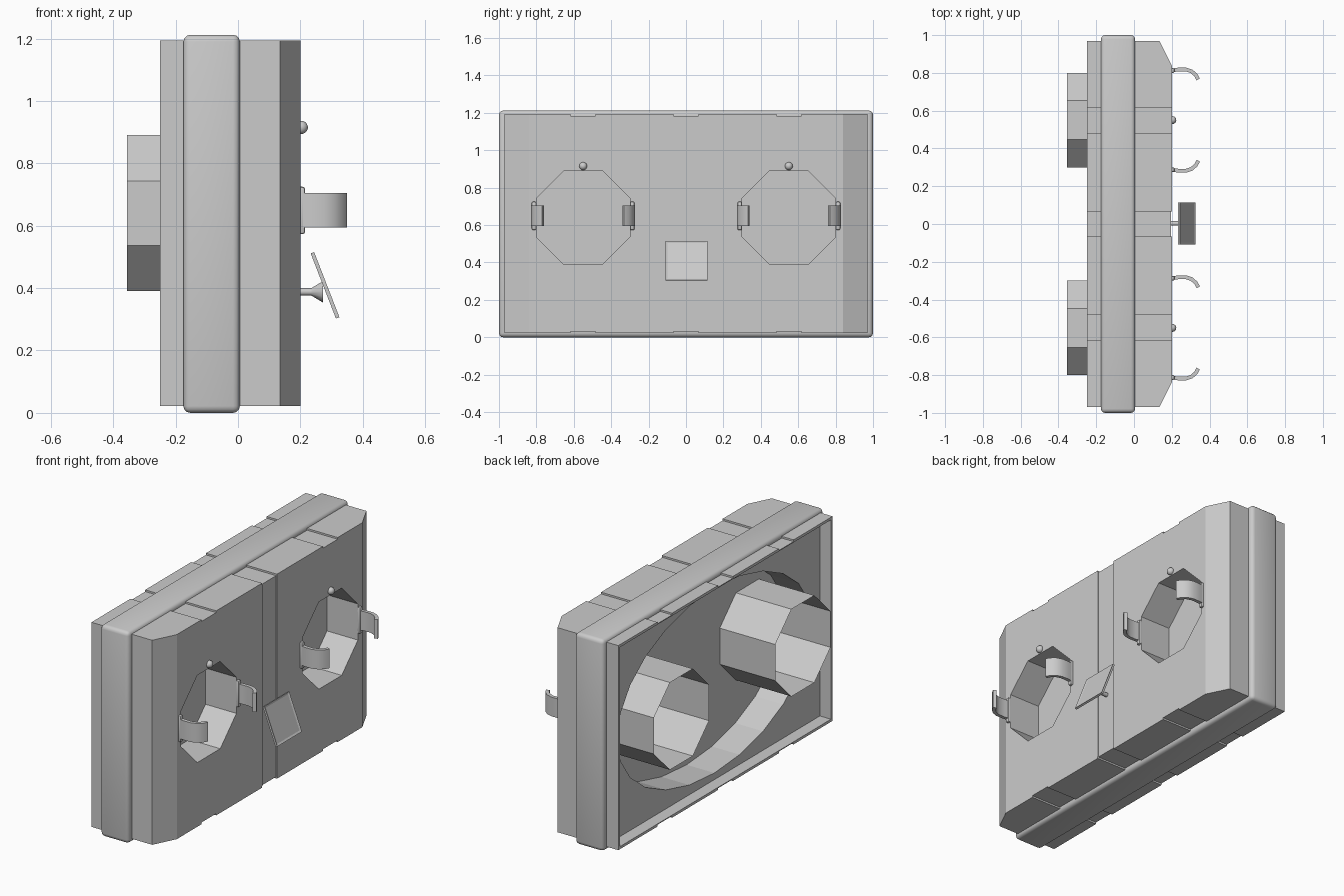
import bpy, bmesh, math
from mathutils import Matrix, Vector

if "Cube" in bpy.data.objects:
    bpy.data.objects.remove(bpy.data.objects["Cube"])

grey = bpy.data.materials.new("light_grey")
grey.diffuse_color = (0.6, 0.6, 0.6, 1)
grey.use_nodes = True
grey.node_tree.nodes["Principled BSDF"].inputs["Base Color"].default_value = grey.diffuse_color


def make(name, bm, smooth=None):
    bmesh.ops.recalc_face_normals(bm, faces=bm.faces)
    me = bpy.data.meshes.new(name)
    bm.to_mesh(me)
    bm.free()
    ob = bpy.data.objects.new(name, me)
    bpy.context.collection.objects.link(ob)
    me.materials.append(grey)
    if smooth:
        bpy.context.view_layer.objects.active = ob
        bpy.ops.object.select_all(action='DESELECT')
        ob.select_set(True)
        bpy.ops.object.shade_smooth_by_angle(angle=math.radians(smooth))
    return ob


def prism(name, pts, axis, lo, hi, caps=True, smooth=None):
    """Extrude a 2D outline along x (pts = y,z) or z (pts = x,y)."""
    bm = bmesh.new()
    co = (lambda p, t: (t, p[0], p[1])) if axis == 'x' else (lambda p, t: (p[0], p[1], t))
    a = [bm.verts.new(co(p, lo)) for p in pts]
    b = [bm.verts.new(co(p, hi)) for p in pts]
    n = len(pts)
    for i in range(n):
        bm.faces.new((a[i], a[(i + 1) % n], b[(i + 1) % n], b[i]))
    if caps:
        bm.faces.new(a)
        bm.faces.new(b)
    return make(name, bm, smooth)


def box_bm(x0, x1, y0, y1, z0, z1):
    bm = bmesh.new()
    m = Matrix.Translation(((x0 + x1) / 2, (y0 + y1) / 2, (z0 + z1) / 2)) @ \
        Matrix.Diagonal((x1 - x0, y1 - y0, z1 - z0, 1))
    bmesh.ops.create_cube(bm, size=1, matrix=m)
    return bm


def cut(ob, cutter):
    """Subtract a helper solid, then remove it."""
    cutter.hide_render = True
    mod = ob.modifiers.new("cut", 'BOOLEAN')
    mod.operation, mod.solver, mod.object = 'DIFFERENCE', 'EXACT', cutter
    bpy.context.view_layer.objects.active = ob
    bpy.ops.object.modifier_apply(modifier=mod.name)
    bpy.data.objects.remove(cutter)


def oval(cy, cz, ry, rz, n, phase=0.0):
    return [(cy + ry * math.cos(2 * math.pi * i / n + phase),
             cz + rz * math.sin(2 * math.pi * i / n + phase)) for i in range(n)]


ZC = 0.64
R8 = 0.25 / math.cos(math.pi / 8)

# main shell with chamfered front corners
shell = prism("main_shell", [(-0.25, -0.97), (0.135, -0.97), (0.2, -0.84),
                             (0.2, 0.84), (0.135, 0.97), (-0.25, 0.97)], 'z', 0.022, 1.194)
# open back and oval cavity
cut(shell, make("cutter", box_bm(-0.3, -0.18, -0.955, 0.955, 0.037, 1.179)))
cut(shell, prism("cutter", oval(0, 0.605, 0.88, 0.53, 24), 'x', -0.25, -0.004))
# shallow channels across the top and bottom, and down the middle of the front
for y in (-0.55, 0, 0.55):
    for z in (0.0, 1.184):
        cut(shell, make("cutter", box_bm(-0.3, 0.3, y - 0.067, y + 0.067, z, z + 0.032)))
cut(shell, make("cutter", box_bm(0.195, 0.3, -0.066, 0.066, -0.1, 1.3)))
# octagonal front pockets
for s in (-1, 1):
    cut(shell, prism("cutter", oval(s * 0.55, ZC, R8, R8, 8, math.pi / 8), 'x', 0.004, 0.3))

# rounded band around the shell
bm = box_bm(-0.175, 0.006, -1, 1, 0, 1.212)
bmesh.ops.bevel(bm, geom=bm.edges[:], offset=0.022, segments=3, profile=0.5, affect='EDGES')
band = make("outer_band", bm)
cut(band, make("cutter", box_bm(-0.3, 0.1, -0.95, 0.95, 0.045, 1.167)))
bpy.context.view_layer.objects.active = band
bpy.ops.object.select_all(action='DESELECT')
band.select_set(True)
bpy.ops.object.shade_smooth_by_angle(angle=math.radians(35))


def hook(cy, s):
    """Curved clip beside a pocket, bending toward the pocket centre."""
    path = [(0.195, 0.262), (0.235, 0.268), (0.275, 0.268), (0.305, 0.258),
            (0.328, 0.238), (0.34, 0.215)]
    left, right = [], []
    for i, p in enumerate(path):
        a, b = path[max(i - 1, 0)], path[min(i + 1, len(path) - 1)]
        d = Vector((b[0] - a[0], b[1] - a[1])).normalized() * 0.01
        left.append((p[0] - d.y, cy + s * (p[1] + d.x)))
        right.append((p[0] + d.y, cy + s * (p[1] - d.x)))
    prism("holding_clip", left + right[::-1], 'z', 0.595, 0.705, smooth=40)
    # rounded foot of the clip
    b = box_bm(0.19, 0.215, min(cy + s * 0.25, cy + s * 0.275), max(cy + s * 0.25, cy + s * 0.275),
               0.573, 0.725)
    bmesh.ops.bevel(b, geom=b.edges[:], offset=0.008, segments=2, profile=0.5, affect='EDGES')
    make("clip_foot", b, 40)


for cy in (-0.55, 0.55):
    # octagonal tube behind each pocket
    prism("rear_tube", oval(cy, ZC, R8, R8, 8, math.pi / 8), 'x', -0.356, 0.0, caps=False)
    hook(cy, 1)
    hook(cy, -1)
    # small ball above the pocket
    b = bmesh.new()
    bmesh.ops.create_uvsphere(b, u_segments=16, v_segments=10, radius=0.021,
                              matrix=Matrix.Translation((0.203, cy, 0.915)))
    make("indicator_ball", b, 60)

# tilted plate with a shallow inset panel
tilt = Matrix.Translation((0.279, 0.003, 0.409)) @ Matrix.Rotation(-0.37, 4, 'Y')
b = box_bm(-0.006, 0.006, -0.112, 0.112, -0.112, 0.112)
face = max(b.faces, key=lambda f: f.calc_center_median().x)
bmesh.ops.inset_region(b, faces=[face], thickness=0.016)
bmesh.ops.translate(b, verts=face.verts[:], vec=(-0.004, 0, 0))
bmesh.ops.transform(b, matrix=tilt, verts=b.verts)
make("tilted_plate", b)

# stem and flared mount of the plate
for name, r0, r1, x0, x1 in (("plate_stem", 0.012, 0.012, 0.19, 0.242),
                             ("plate_mount", 0.012, 0.034, 0.235, 0.272)):
    b = bmesh.new()
    m = Matrix.Translation(((x0 + x1) / 2, 0.003, 0.388)) @ Matrix.Rotation(math.pi / 2, 4, 'Y')
    bmesh.ops.create_cone(b, cap_ends=True, segments=12, radius1=r0, radius2=r1,
                          depth=x1 - x0, matrix=m)
    make(name, b, 40)
